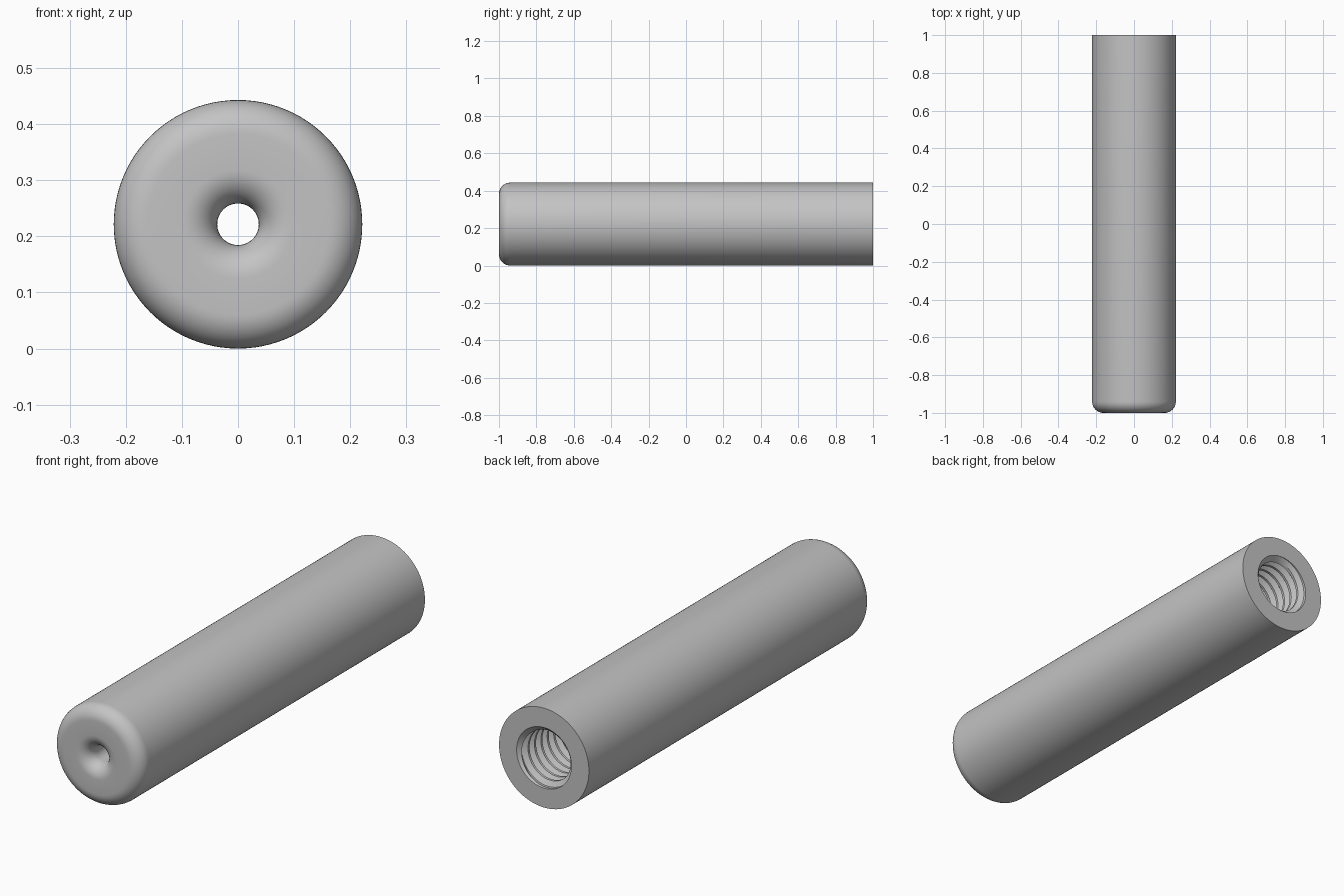
import bpy
import bmesh
from math import sin, cos, pi, radians

cube = bpy.data.objects.get("Cube")
if cube:
    bpy.data.objects.remove(cube, do_unlink=True)

SEGMENTS = 96
RADIUS = 0.2215        # outside of the sleeve
ROUND = 0.06           # edge rounding at the front
HOLE = 0.037           # small through hole
MAJOR, MINOR = 0.135, 0.113   # thread root and crest radii
PITCH = 0.045
BOTTOM, BACK = 0.2, 1.0       # threaded length along y


def arc(r, y, start, end, steps=10):
    """Rounded corner of the profile as (radius, y) points."""
    angles = [radians(start + (end - start) * i / steps) for i in range(steps + 1)]
    return [(r + ROUND * cos(a), y + ROUND * sin(a)) for a in angles]


# Profile from the back rim, along the outside, round the front and up the bore
profile = [(RADIUS, BACK)]
profile += arc(RADIUS - ROUND, ROUND - 1, 0, -90)
profile += arc(HOLE + ROUND, ROUND - 1, -90, -180)
profile += [(HOLE, BOTTOM - 0.06)]
rows = [[point] * (SEGMENTS + 1) for point in profile]

# Helical thread: each row winds one pitch per turn and is clipped to the bore
steps = [(0, MAJOR), (0.125, MAJOR), (0.4375, MINOR), (0.6875, MINOR)]
turns = int((BACK - BOTTOM) / PITCH) + 3
for turn in range(turns):
    for offset, radius in steps:
        row = []
        for i in range(SEGMENTS + 1):
            y = BOTTOM + PITCH * (turn + offset - i / SEGMENTS)
            y = min(max(y, BOTTOM), BACK)
            chamfer = MAJOR - min(BACK - y, y - BOTTOM)
            row.append((max(radius, chamfer), y))
        rows.append(row)

# Sweep all rows around the y axis into one closed skin
bm = bmesh.new()
grid = []
for row in rows:
    ring = []
    for i, (r, y) in enumerate(row):
        a = 2 * pi * i / SEGMENTS
        ring.append(bm.verts.new((r * cos(a), y, RADIUS + r * sin(a))))
    grid.append(ring)
for lower, upper in zip(grid, grid[1:] + grid[:1]):
    for i in range(SEGMENTS):
        bm.faces.new((lower[i], lower[i + 1], upper[i + 1], upper[i]))
bmesh.ops.remove_doubles(bm, verts=bm.verts, dist=0.00005)
bmesh.ops.dissolve_degenerate(bm, edges=bm.edges, dist=0.00005)
bmesh.ops.recalc_face_normals(bm, faces=bm.faces)

mesh = bpy.data.meshes.new("threaded_sleeve")
bm.to_mesh(mesh)
bm.free()
sleeve = bpy.data.objects.new("threaded_sleeve", mesh)
bpy.context.collection.objects.link(sleeve)

# Plain grey metal
grey = bpy.data.materials.new("plain_grey")
grey.use_nodes = True
grey.diffuse_color = (0.55, 0.55, 0.55, 1)
grey.node_tree.nodes["Principled BSDF"].inputs["Base Color"].default_value = grey.diffuse_color
mesh.materials.append(grey)

bpy.ops.object.select_all(action="DESELECT")
sleeve.select_set(True)
bpy.context.view_layer.objects.active = sleeve
bpy.ops.object.shade_smooth_by_angle(angle=radians(30))
